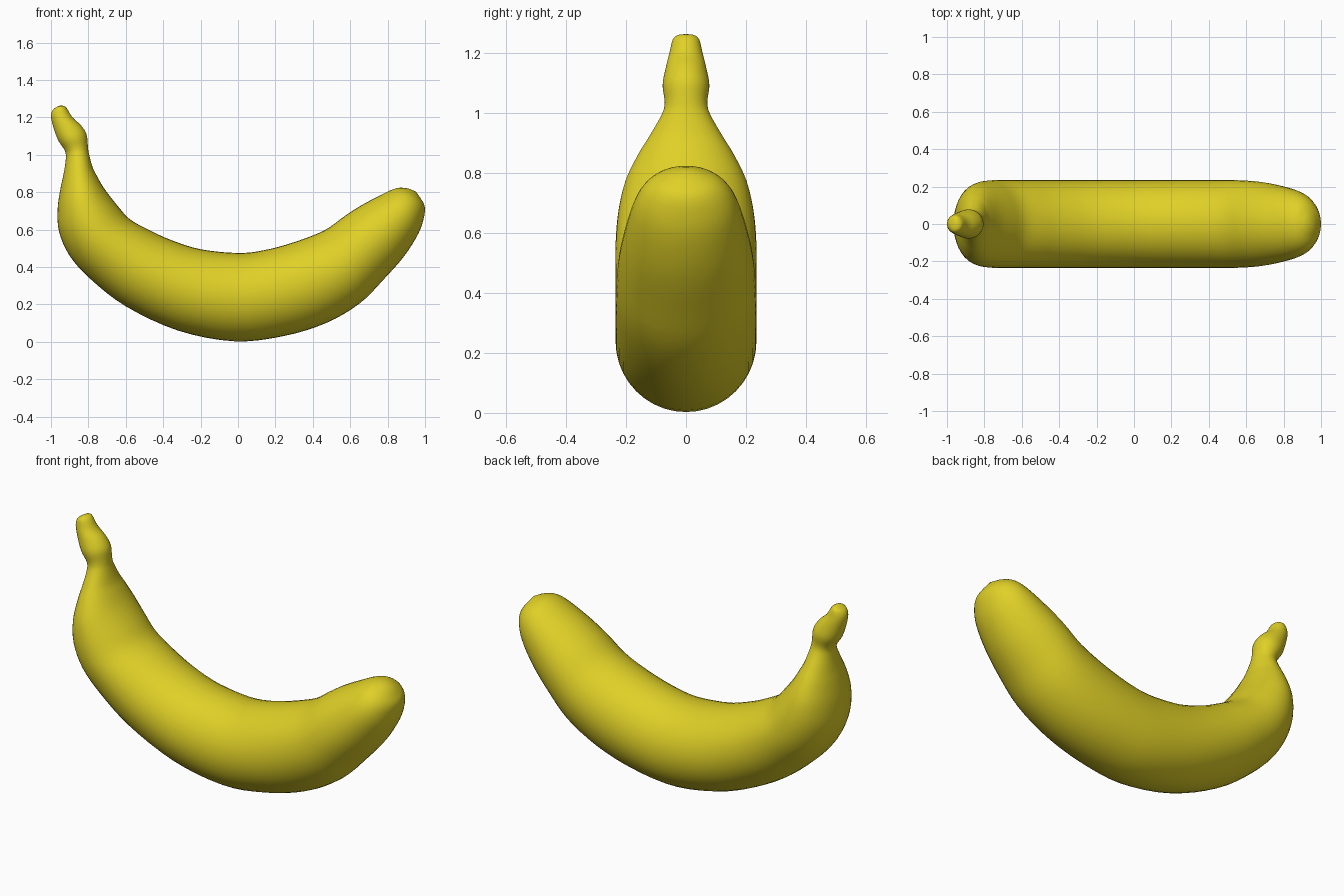
import bpy, bmesh, math
from mathutils import Vector

if "Cube" in bpy.data.objects:
    bpy.data.objects.remove(bpy.data.objects["Cube"])

# Cross-sections from stem to blossom end:
# inner edge (x, z), outer edge (x, z), half width in y
SECTIONS = [
    (-.935, 1.262, -.965, 1.258, .028),
    (-.917, 1.251, -.990, 1.240, .044),
    (-.885, 1.200, -1.00, 1.205, .055),
    (-.840, 1.158, -.985, 1.140, .068),
    (-.810, 1.110, -.960, 1.075, .078),
    (-.803, 1.050, -.925, 1.020, .071),
    (-.798, 1.010, -.921, .975, .082),
    (-.778, .936, -.932, .900, .125),
    (-.755, .888, -.948, .825, .162),
    (-.714, .818, -.964, .715, .204),
    (-.650, .735, -.957, .590, .227),
    (-.580, .657, -.900, .460, .235),
    (-.480, .600, -.790, .337, .235),
    (-.360, .545, -.600, .190, .235),
    (-.200, .495, -.320, .060, .235),
    (.000, .475, -.020, .003, .235),
    (.140, .490, .240, .030, .235),
    (.300, .533, .470, .100, .235),
    (.460, .595, .650, .205, .234),
    (.570, .672, .780, .335, .225),
    (.660, .730, .890, .460, .205),
    (.760, .783, .965, .580, .178),
    (.820, .812, .994, .665, .147),
    (.865, .824, .998, .725, .105),
    (.912, .820, .975, .770, .050),
]
SIDES, STEPS = 40, 4


def spline(p0, p1, p2, p3, t):
    """Smooth interpolation between p1 and p2."""
    return [0.5 * (2 * b + (c - a) * t + (2 * a - 5 * b + 4 * c - d) * t ** 2
                   + (3 * b - a - 3 * c + d) * t ** 3)
            for a, b, c, d in zip(p0, p1, p2, p3)]


rows = []
last = len(SECTIONS) - 1
for i in range(last):
    quad = [SECTIONS[min(max(i + k, 0), last)] for k in (-1, 0, 1, 2)]
    rows += [spline(*quad, s / STEPS) for s in range(STEPS)]
rows.append(SECTIONS[-1])

# Banana skin: elliptical rings joined along the curve
bm = bmesh.new()
rings = []
for xi, zi, xo, zo, w in rows:
    inner, outer = Vector((xi, 0, zi)), Vector((xo, 0, zo))
    mid, half = (inner + outer) / 2, (inner - outer) / 2
    angles = [2 * math.pi * k / SIDES for k in range(SIDES)]
    rings.append([bm.verts.new(mid + half * math.cos(a) + Vector((0, w * math.sin(a), 0)))
                  for a in angles])
for a, b in zip(rings, rings[1:]):
    for k in range(SIDES):
        n = (k + 1) % SIDES
        bm.faces.new((a[k], a[n], b[n], b[k]))

# Rounded caps at the two ends
for ring, tip in ((rings[0], (-.951, 0, 1.264)), (rings[-1], (.951, 0, .803))):
    v = bm.verts.new(tip)
    for k in range(SIDES):
        bm.faces.new((ring[k], ring[(k + 1) % SIDES], v))
bmesh.ops.recalc_face_normals(bm, faces=bm.faces)
for f in bm.faces:
    f.smooth = True

mesh = bpy.data.meshes.new("banana")
bm.to_mesh(mesh)
bm.free()
yellow = bpy.data.materials.new("banana yellow")
yellow.diffuse_color = (.74, .63, .02, 1)
yellow.use_nodes = True
yellow.node_tree.nodes["Principled BSDF"].inputs["Base Color"].default_value = yellow.diffuse_color
mesh.materials.append(yellow)
bpy.context.collection.objects.link(bpy.data.objects.new("banana", mesh))
